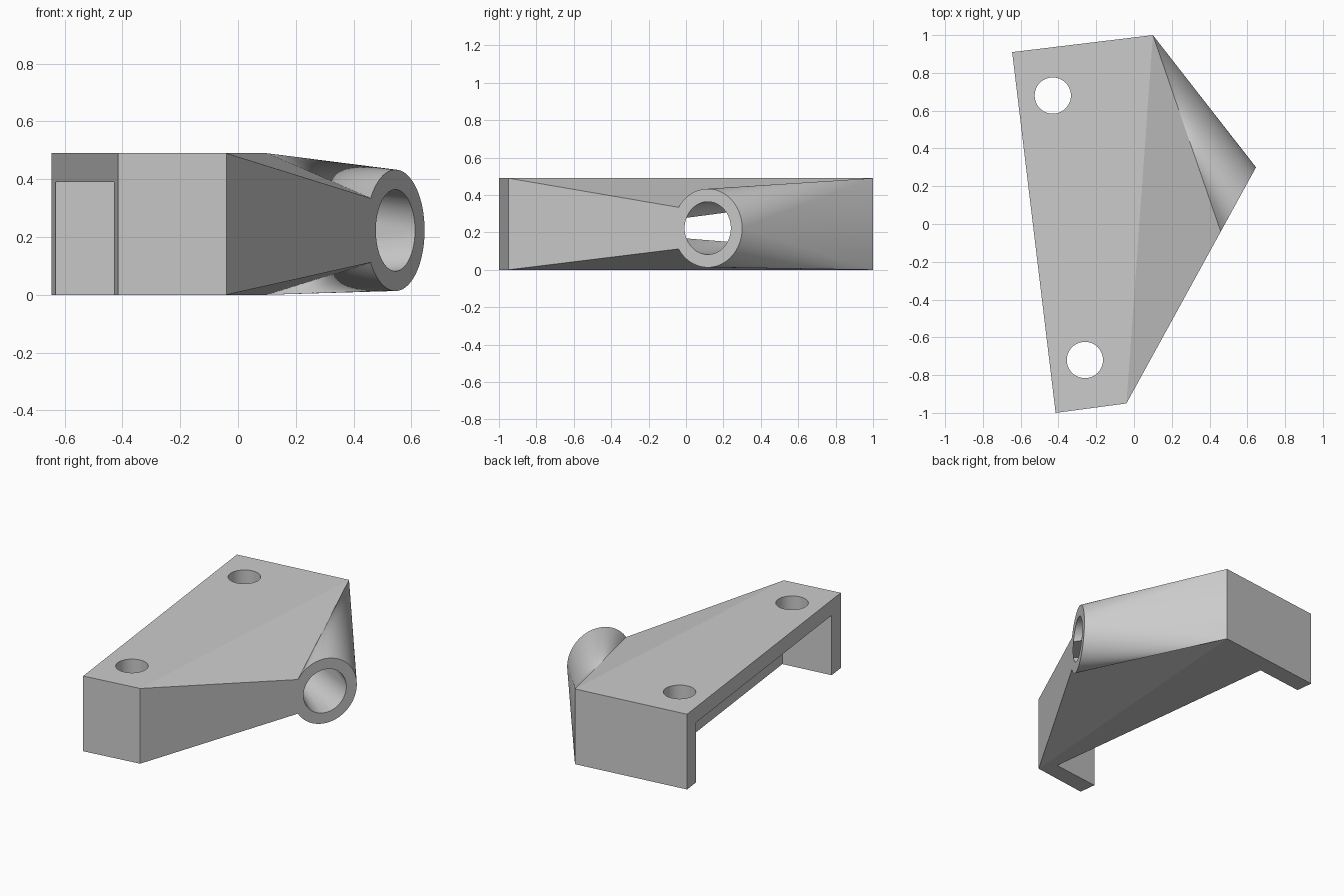
import bpy, bmesh
from math import cos, sin, pi, radians
from mathutils import Vector

if "Cube" in bpy.data.objects:
    bpy.data.objects.remove(bpy.data.objects["Cube"])

# Plan corners of the mounting block and the nozzle ring
A, B = Vector((-0.645, 0.91)), Vector((0.1, 1.0))
E, F = Vector((-0.04, -0.95)), Vector((-0.415, -1.0))
HEIGHT, ROOF, FLOOR = 0.49, 0.39, 0.1
CENTRE = Vector((0.545, 0.116, 0.223))
ALONG = (CENTRE.xy - E).normalized()
OUT = Vector((ALONG.y, -ALONG.x, 0))


def make_object(name, bm):
    bmesh.ops.recalc_face_normals(bm, faces=bm.faces)
    mesh = bpy.data.meshes.new(name)
    bm.to_mesh(mesh)
    bm.free()
    obj = bpy.data.objects.new(name, mesh)
    bpy.context.collection.objects.link(obj)
    return obj


def prism(name, points, z0, z1):
    bm = bmesh.new()
    low = [bm.verts.new((p.x, p.y, z0)) for p in points]
    high = [bm.verts.new((p.x, p.y, z1)) for p in points]
    bm.faces.new(low)
    bm.faces.new(high)
    for i in range(len(low)):
        j = (i + 1) % len(low)
        bm.faces.new((low[i], low[j], high[j], high[i]))
    return make_object(name, bm)


def block_to_ring(name, corners, z0, z1, radius, split, extend=0):
    """Four-sided block whose +x side is skinned onto a circle."""
    bm = bmesh.new()
    a, b, e, f = [[bm.verts.new((p.x, p.y, z)) for z in (z0, z1)] for p in corners]

    def ring_point(t):
        c, s = radius * cos(t), radius * sin(t)
        return bm.verts.new(CENTRE + Vector((ALONG.x * c, ALONG.y * c, s)))

    n_left, n_right = 8, 36
    angles = [pi + (split - pi) * i / n_left for i in range(n_left)]
    angles += [split * (1 - i / n_right) for i in range(n_right + 1)]
    upper = [ring_point(t) for t in angles]
    lower = [upper[0]] + [ring_point(-t) for t in angles[1:-1]] + [upper[-1]]

    # Block walls
    for p, q in ((a, b), (f, a), (e, f)):
        bm.faces.new((p[0], q[0], q[1], p[1]))
    # Top and bottom, each with fans onto its half of the circle
    for k, arc in ((1, upper), (0, lower)):
        bm.faces.new((a[k], b[k], e[k], f[k]))
        bm.faces.new((e[k], b[k], arc[n_left]))
        for i in range(len(arc) - 1):
            apex = e[k] if i < n_left else b[k]
            bm.faces.new((apex, arc[i], arc[i + 1]))
    bm.faces.new((e[0], e[1], upper[0]))
    bm.faces.new((b[0], b[1], upper[-1]))

    # Ring end, optionally drawn out past the face
    loop = upper + lower[-2:0:-1]
    if extend:
        outer = [bm.verts.new(v.co + OUT * extend) for v in loop]
        for i in range(len(loop)):
            j = (i + 1) % len(loop)
            bm.faces.new((loop[i], loop[j], outer[j], outer[i]))
        loop = outer
    bm.faces.new(loop)
    return make_object(name, bm)


# Solid body
body = block_to_ring("nozzle_bracket", (A, B, E, F), 0, HEIGHT, 0.21, radians(148))

# Pocket open to the side and below, between the two end walls
run = (F - A).normalized()
inward = Vector((-run.y, run.x))
wall, depth = 0.114, 0.33
back, front = A + run * wall, F - run * wall
pocket = prism("pocket_cutter",
               (back - inward * 0.1, back + inward * depth,
                front + inward * depth, front - inward * 0.1), -0.1, ROOF)

# Funnel from the pocket to the ring opening
edge = run * 0.002
funnel = block_to_ring("funnel_cutter",
                       (back + edge + inward * (depth - 0.05), back + edge + inward * depth,
                        front - edge + inward * depth, front - edge + inward * (depth - 0.05)),
                       FLOOR, ROOF - 0.002, 0.141, radians(157), 0.05)

# Bolt holes through the top plate
cutters = [pocket, funnel]
for x, y in ((-0.43, 0.68), (-0.26, -0.72)):
    circle = [Vector((x + 0.096 * cos(i * pi / 24), y + 0.096 * sin(i * pi / 24)))
              for i in range(48)]
    cutters.append(prism("bolt_hole_cutter", circle, 0.25, 0.6))

bpy.ops.object.select_all(action="DESELECT")
bpy.context.view_layer.objects.active = body
body.select_set(True)
for cutter in cutters:
    cutter.hide_render = True
    mod = body.modifiers.new(cutter.name, "BOOLEAN")
    mod.operation, mod.solver, mod.object = "DIFFERENCE", "EXACT", cutter
    bpy.ops.object.modifier_apply(modifier=mod.name)
for cutter in cutters:
    bpy.data.objects.remove(cutter)

# Grey finish, smooth only across the curved skins
grey = bpy.data.materials.new("light_grey")
grey.use_nodes = True
grey.diffuse_color = (0.6, 0.6, 0.6, 1)
grey.node_tree.nodes["Principled BSDF"].inputs["Base Color"].default_value = (0.6, 0.6, 0.6, 1)
body.data.materials.clear()
body.data.materials.append(grey)
bpy.ops.object.shade_smooth_by_angle(angle=radians(10))
